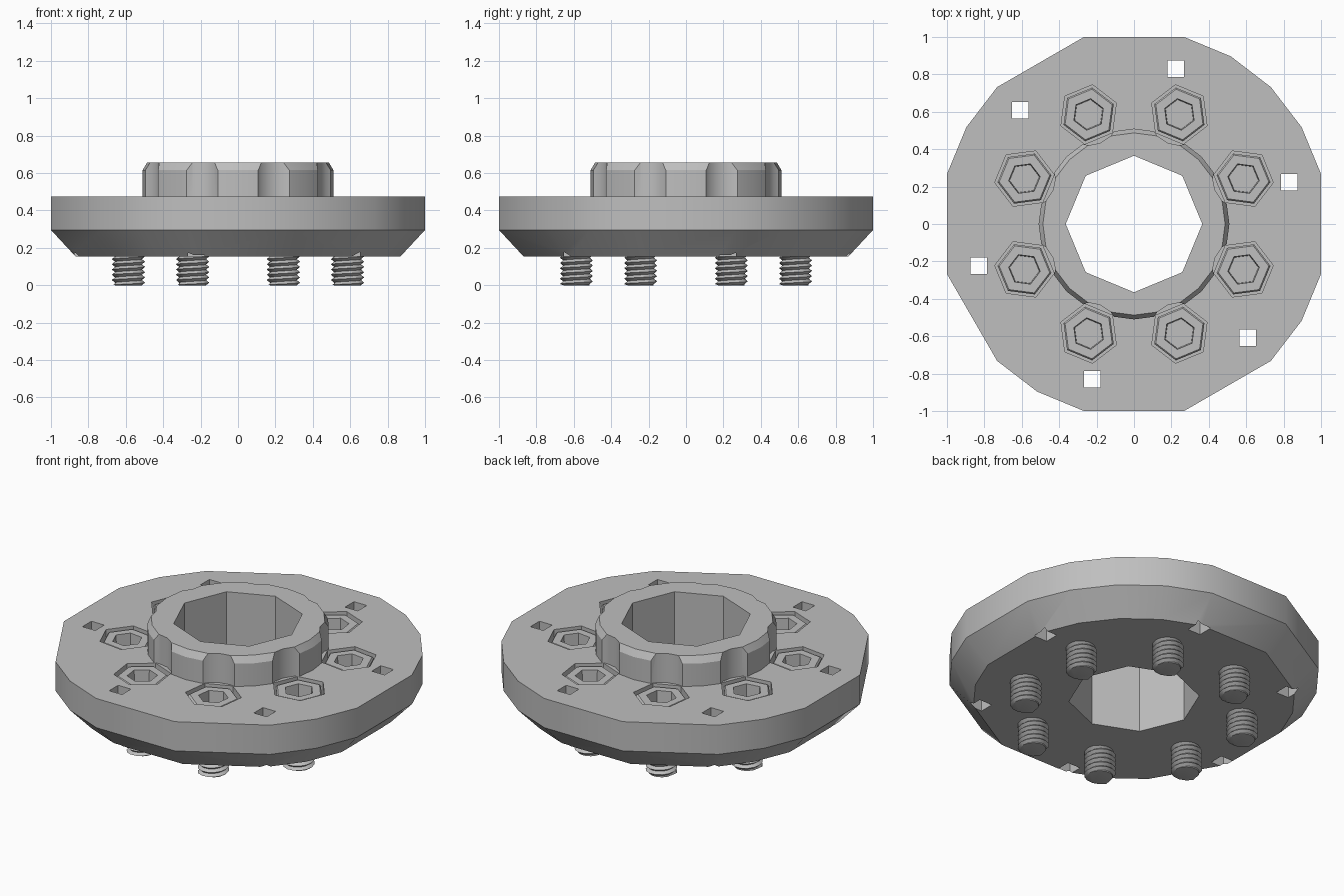
import bpy, bmesh, math

old = bpy.data.objects.get("Cube")
if old:
    bpy.data.objects.remove(old, do_unlink=True)

steel = bpy.data.materials.new("grey_steel")
steel.use_nodes = True
grey = (0.52, 0.52, 0.52, 1)
steel.diffuse_color = grey
steel.node_tree.nodes["Principled BSDF"].inputs["Base Color"].default_value = grey

BOLT_R = 0.634
BOLT_ANGLES = [22.5 + 45 * i for i in range(8)]
TOP = 0.475


def polar(r, deg):
    a = math.radians(deg)
    return r * math.cos(a), r * math.sin(a)


def ring_angles(n, phase=0):
    return [phase + 360 * i / n for i in range(n)]


def loft(bm, profile, angles, cx=0, cy=0):
    """Closed solid through polygon rings given as (radius, height)."""
    rings = []
    for r, z in profile:
        pts = [polar(r, a) for a in angles]
        rings.append([bm.verts.new((cx + x, cy + y, z)) for x, y in pts])
    n = len(angles)
    for low, high in zip(rings, rings[1:]):
        for j in range(n):
            k = (j + 1) % n
            bm.faces.new((low[j], low[k], high[k], high[j]))
    bm.faces.new(rings[0][::-1])
    bm.faces.new(rings[-1])


def finish(name, bm):
    bmesh.ops.recalc_face_normals(bm, faces=bm.faces)
    mesh = bpy.data.meshes.new(name)
    bm.to_mesh(mesh)
    bm.free()
    mesh.materials.append(steel)
    obj = bpy.data.objects.new(name, mesh)
    bpy.context.collection.objects.link(obj)
    return obj


def activate(obj):
    bpy.ops.object.select_all(action='DESELECT')
    obj.select_set(True)
    bpy.context.view_layer.objects.active = obj


def smooth(obj, deg):
    activate(obj)
    bpy.ops.object.shade_smooth_by_angle(angle=math.radians(deg))


def carve(obj, cutter):
    cutter.hide_render = True
    mod = obj.modifiers.new("carve", 'BOOLEAN')
    mod.operation = 'DIFFERENCE'
    mod.solver = 'EXACT'
    mod.object = cutter
    activate(obj)
    bpy.ops.object.modifier_apply(modifier=mod.name)
    bpy.data.objects.remove(cutter, do_unlink=True)


def bore(bm):
    loft(bm, [(0.365, -0.1), (0.365, 0.9)], ring_angles(8))


# Flange: faceted disc with some corners left out, tapering underneath
skipped = {0, 90, 120, 180, 210, 270, 300}
corners = [a for a in range(0, 360, 15) if a not in skipped]
bm = bmesh.new()
loft(bm, [(0.9, 0.155), (1.035, 0.295), (1.035, TOP)], corners)
flange = finish("flange", bm)

# Bolt pockets, square through holes and bore in the flange
bm = bmesh.new()
bore(bm)
for a in BOLT_ANGLES:
    loft(bm, [(0.16, 0.3), (0.16, 0.6)], ring_angles(6, a + 30), *polar(BOLT_R, a))
for a in (15, 75, 135, 195, 255, 315):
    loft(bm, [(0.062, 0), (0.062, 0.6)], ring_angles(4, 45), *polar(0.86, a))
carve(flange, finish("flange_cutter", bm))
smooth(flange, 32)

# Hub: chamfered collar with bore and a scallop beside each bolt
bm = bmesh.new()
loft(bm, [(0.51, TOP), (0.51, 0.615), (0.487, 0.655)], ring_angles(24))
hub = finish("hub", bm)
bm = bmesh.new()
bore(bm)
for a in BOLT_ANGLES:
    loft(bm, [(0.165, 0.4), (0.165, 0.8)], ring_angles(16, a), *polar(BOLT_R, a))
carve(hub, finish("hub_cutter", bm))
smooth(hub, 28)


def thread(bm, cx, cy, top, core=0.072, crest=0.089, pitch=0.028, n=14):
    """Helical thread: each column climbs one pitch per turn."""
    count = int(top / pitch + 2) * 2
    cols = []
    for j in range(n + 1):
        col = []
        x, y = polar(1, 360 * j / n)
        for i in range(count):
            z = min(max((i / 2 - 1 + j / n) * pitch, 0), top)
            r = crest if i % 2 else core
            if z == 0 or z == top:
                r = core
            col.append(bm.verts.new((cx + r * x, cy + r * y, z)))
        cols.append(col)
    for a, b in zip(cols, cols[1:]):
        for i in range(count - 1):
            bm.faces.new((a[i], b[i], b[i + 1], a[i + 1]))
    bm.faces.new([c[0] for c in cols[:n]][::-1])
    bm.faces.new([c[-1] for c in cols[:n]])
    bmesh.ops.remove_doubles(bm, verts=bm.verts, dist=0.0002)


# Bolts: hex socket heads sunk in the pockets, threaded ends below
for number, a in enumerate(BOLT_ANGLES, 1):
    cx, cy = polar(BOLT_R, a)
    bm = bmesh.new()
    loft(bm, [(0.145, 0.3), (0.145, 0.455), (0.136, 0.465),
              (0.085, 0.465), (0.08, 0.37)], ring_angles(6, a + 30), cx, cy)
    finish(f"bolt_head_{number}", bm)
    bm = bmesh.new()
    thread(bm, cx, cy, 0.2)
    smooth(finish(f"bolt_thread_{number}", bm), 35)
